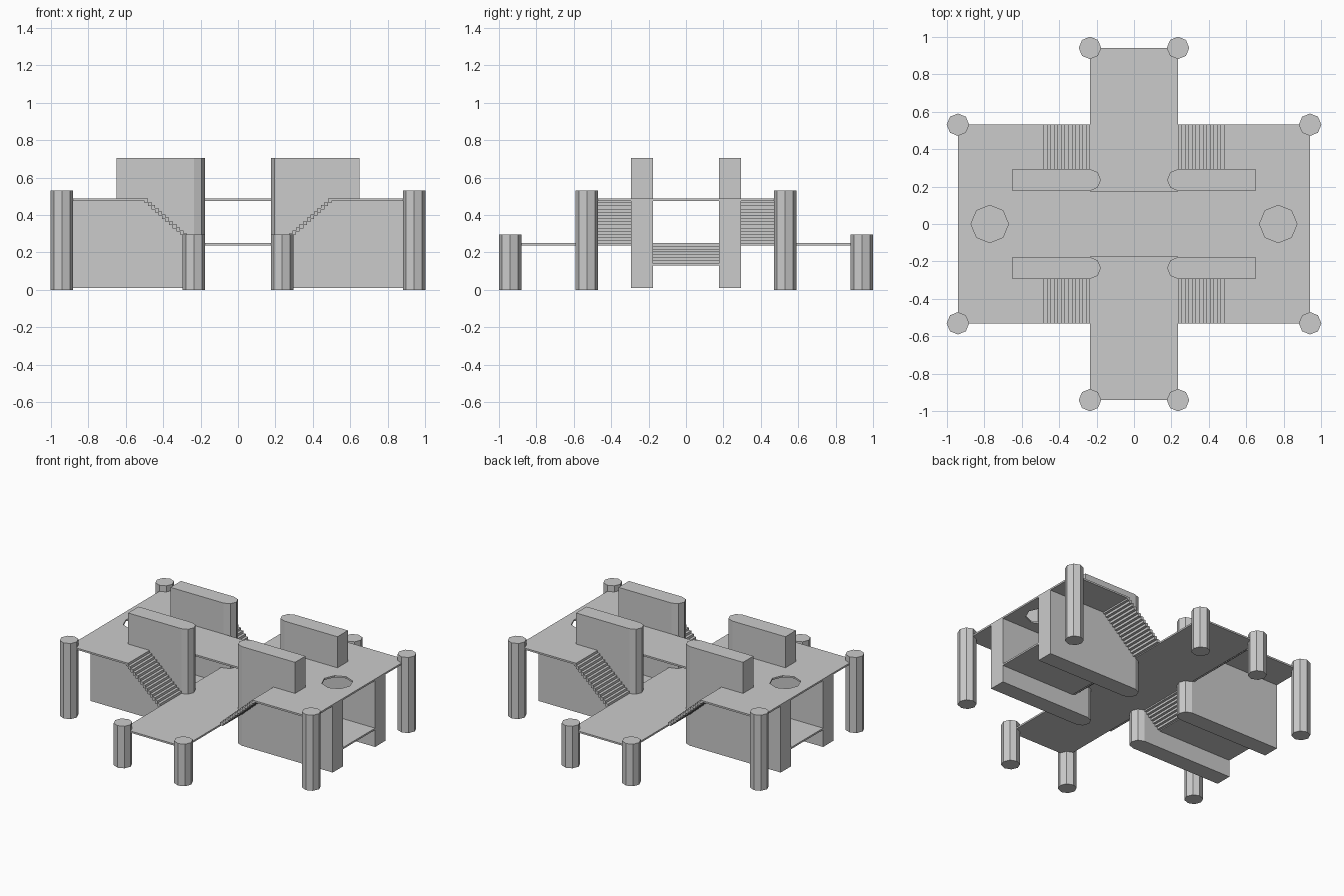
import bpy, bmesh
from math import cos, sin, pi

if "Cube" in bpy.data.objects:
    bpy.data.objects.remove(bpy.data.objects["Cube"])

DECK, LOW, FLOOR, T = 0.487, 0.25, 0.142, 0.012   # walking heights, slab thickness


def octagon(x, y, r):
    return [(x + r * cos(i * pi / 4), y + r * sin(i * pi / 4)) for i in range(8)]


def prism(name, loops, a, b, upright=False):
    """Extrude 2D loops (outline + holes) from a to b, along z or, if upright, along y."""
    cu = bpy.data.curves.new(name, 'CURVE')
    cu.dimensions, cu.fill_mode, cu.extrude = '2D', 'BOTH', (b - a) / 2
    for pts in loops:
        sp = cu.splines.new('POLY')
        sp.points.add(len(pts) - 1)
        for p, (u, v) in zip(sp.points, pts):
            p.co = (u, v, 0, 1)
        sp.use_cyclic_u = True
    tmp = bpy.data.objects.new(name, cu)
    bpy.context.collection.objects.link(tmp)
    dg = bpy.context.evaluated_depsgraph_get()
    me = bpy.data.meshes.new_from_object(tmp.evaluated_get(dg))
    bpy.data.objects.remove(tmp)
    bm = bmesh.new()
    bm.from_mesh(me)
    for v in bm.verts:
        u, w, h = v.co.x, v.co.y, v.co.z + (a + b) / 2
        v.co = (u, h, w) if upright else (u, w, h)
    bmesh.ops.remove_doubles(bm, verts=bm.verts, dist=1e-5)
    bmesh.ops.dissolve_limit(bm, angle_limit=0.01, verts=bm.verts, edges=bm.edges)
    bmesh.ops.recalc_face_normals(bm, faces=bm.faces)
    for f in bm.faces:
        f.smooth = False
    bm.to_mesh(me)
    bm.free()
    me.name = name
    ob = bpy.data.objects.new(name, me)
    bpy.context.collection.objects.link(ob)
    return ob


def rect(x0, x1, y0, y1):
    return [(x0, y0), (x1, y0), (x1, y1), (x0, y1)]


def stairs(name, sx, x0, x1, z0, z1, n, y0, y1):
    """Thin folded flight from (x0, z0) to (x1, z1), stepped above and below."""
    dx, dz = (x1 - x0) / n, (z1 - z0) / n
    top, under = [], []
    for i in range(n):
        lo, hi = z0 + i * dz, z0 + (i + 1) * dz
        z = max(lo, hi)
        top += [(x0 + i * dx, z), (x0 + (i + 1) * dx, z)]
        under += [(x0 + i * dx, z - abs(dz) - T / 2), (x0 + (i + 1) * dx, z - abs(dz) - T / 2)]
    pts = [(sx * x, z) for x, z in top + under[::-1]]
    prism(name, [pts], y0, y1, upright=True)


# Upper deck: two wide ends joined by a narrow bridge, with a round opening in each end
deck = [(0.94, -0.53), (0.94, 0.53), (0.5, 0.53), (0.5, 0.177)]
deck += [(-x, y) for x, y in deck[::-1]]
deck += [(-0.94, -0.53), (-0.5, -0.53), (-0.5, -0.177), (0.5, -0.177), (0.5, -0.53)]
deck = [p for i, p in enumerate(deck) if p not in deck[:i]]
prism("upper_deck", [deck, octagon(0.77, 0, 0.1), octagon(-0.77, 0, 0.1)], DECK - T, DECK)

# Lower deck running front to back under the bridge
prism("lower_deck", [rect(-0.235, 0.235, -0.94, 0.94)], LOW - T, LOW)

for sx in (-1, 1):
    # Sunken passage between the walls
    stairs("passage_stairs", sx, 0.235, 0.36, LOW, FLOOR, 7, -0.177, 0.177)
    prism("passage_floor", [rect(sx * 0.36, sx * 0.94, -0.177, 0.177)], FLOOR - T, FLOOR)
    for sy in (-1, 1):
        # Octagonal posts
        prism("tall_post", [octagon(sx * 0.94, sy * 0.53, 0.06)], 0, 0.53)
        prism("short_post", [octagon(sx * 0.235, sy * 0.94, 0.06)], 0, 0.295)
        # Thick wall with a faceted round nose, and its low extension under the deck
        nose = [octagon(0.235, 0.235, 0.058)[i] for i in (2, 3, 4, 5, 6)]
        wall = nose + [(0.648, 0.177), (0.648, 0.293)]
        prism("wall", [[(sx * x, sy * y) for x, y in wall]], 0.01, 0.705)
        prism("wall_extension", [rect(sx * 0.648, sx * 0.94, sy * 0.177, sy * 0.293)], 0.01, DECK - T)
        # Side stairs from lower to upper deck
        y0, y1 = sorted((sy * 0.293, sy * 0.53))
        stairs("side_stairs", sx, 0.235, 0.5, LOW, DECK, 14, y0, y1)
